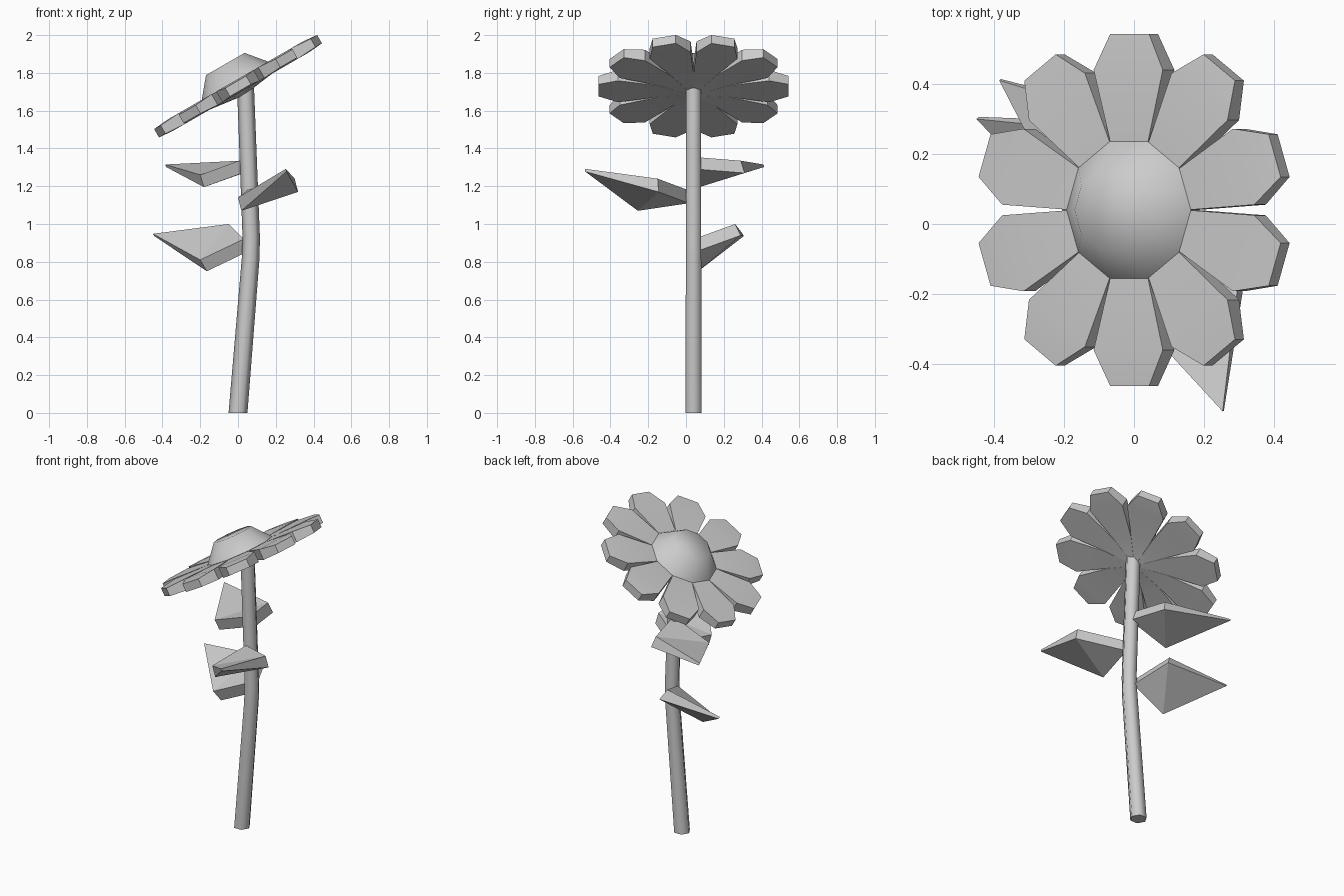
import bpy, bmesh, math
from mathutils import Vector, Matrix

if "Cube" in bpy.data.objects:
    bpy.data.objects.remove(bpy.data.objects["Cube"])

HEAD = Matrix.Translation((0, 0.04, 1.73)) @ Matrix.Rotation(math.radians(-30), 4, 'Y')


def make(name, verts, faces, matrix=Matrix(), smooth=None):
    me = bpy.data.meshes.new(name)
    me.from_pydata([matrix @ Vector(v) for v in verts], [], faces)
    bm = bmesh.new()
    bm.from_mesh(me)
    bmesh.ops.recalc_face_normals(bm, faces=bm.faces)
    bm.to_mesh(me)
    bm.free()
    ob = bpy.data.objects.new(name, me)
    bpy.context.collection.objects.link(ob)
    if smooth:
        bpy.ops.object.select_all(action='DESELECT')
        ob.select_set(True)
        bpy.context.view_layer.objects.active = ob
        bpy.ops.object.shade_smooth_by_angle(angle=math.radians(smooth))
    return ob


def loft(name, rings, matrix=Matrix(), smooth=None):
    """Join equal-sized vertex rings and cap both ends."""
    n = len(rings[0])
    verts = [v for r in rings for v in r]
    faces = [list(range(n)), list(range(len(verts) - n, len(verts)))]
    for k in range(len(rings) - 1):
        for i in range(n):
            j = (i + 1) % n
            faces.append([k * n + i, k * n + j, (k + 1) * n + j, (k + 1) * n + i])
    return make(name, verts, faces, matrix, smooth)


def ring(x, y, z, r, n):
    return [(x + r * math.cos(2 * math.pi * i / n), y + r * math.sin(2 * math.pi * i / n), z)
            for i in range(n)]


# bent hexagonal stem
path = [(0, 0, 0.05), (0.067, 0.82, 0.047), (0.07, 0.93, 0.046), (0.04, 1.72, 0.045)]
loft("stem", [ring(x, 0.04, z, r, 6) for x, z, r in path], smooth=65)

# ten petals: radius, half width, top, bottom
sections = [(0.02, 0.0065, 0.02, -0.055), (0.19, 0.061, 0.028, -0.032),
            (0.4, 0.114, 0.033, -0.033), (0.503, 0.064, 0.025, -0.026)]
for i in range(10):
    turn = Matrix.Rotation(math.radians(18 + 36 * i), 4, 'Z')
    loft(f"petal_{i + 1}",
         [[(r, -w, b), (r, w, b), (r, w, t), (r, -w, t)] for r, w, t, b in sections],
         HEAD @ turn, 40)

# flower centre, a truncated ten-sided dome
loft("flower_centre", [ring(0, 0, z, r, 10) for z, r in
                       [(-0.04, 0.04), (0.03, 0.205), (0.135, 0.118)]], HEAD, 65)


# leaves: thick kites creased across the widest line, thin at the tip
def leaf(name, base, side_a, tip, side_b, drop):
    d = Vector(drop)
    top = [Vector(p) for p in (base, side_a, tip, side_b)]
    low = [p + d * (0.2 if i == 2 else 1) for i, p in enumerate(top)]
    faces = [(0, 1, 3), (1, 2, 3), (4, 7, 5), (5, 7, 6)]
    faces += [(i, (i + 1) % 4, (i + 1) % 4 + 4, i + 4) for i in range(4)]
    make(name, top + low, faces)


leaf("lower_leaf", (0.03, 0.04, 0.92), (-0.05, 0.26, 1.0), (-0.45, 0.3, 0.948),
     (-0.2, 0.035, 0.81), (0.035, 0.03, -0.06))
leaf("upper_leaf", (0.06, 0.04, 1.355), (0.01, 0.29, 1.335), (-0.385, 0.41, 1.315),
     (-0.2, 0.05, 1.26), (0.02, 0.02, -0.065))
leaf("front_leaf", (0.05, 0.01, 1.18), (0.3, -0.15, 1.24), (0.253, -0.535, 1.292),
     (0.0, -0.26, 1.14), (0.018, 0.005, -0.07))
